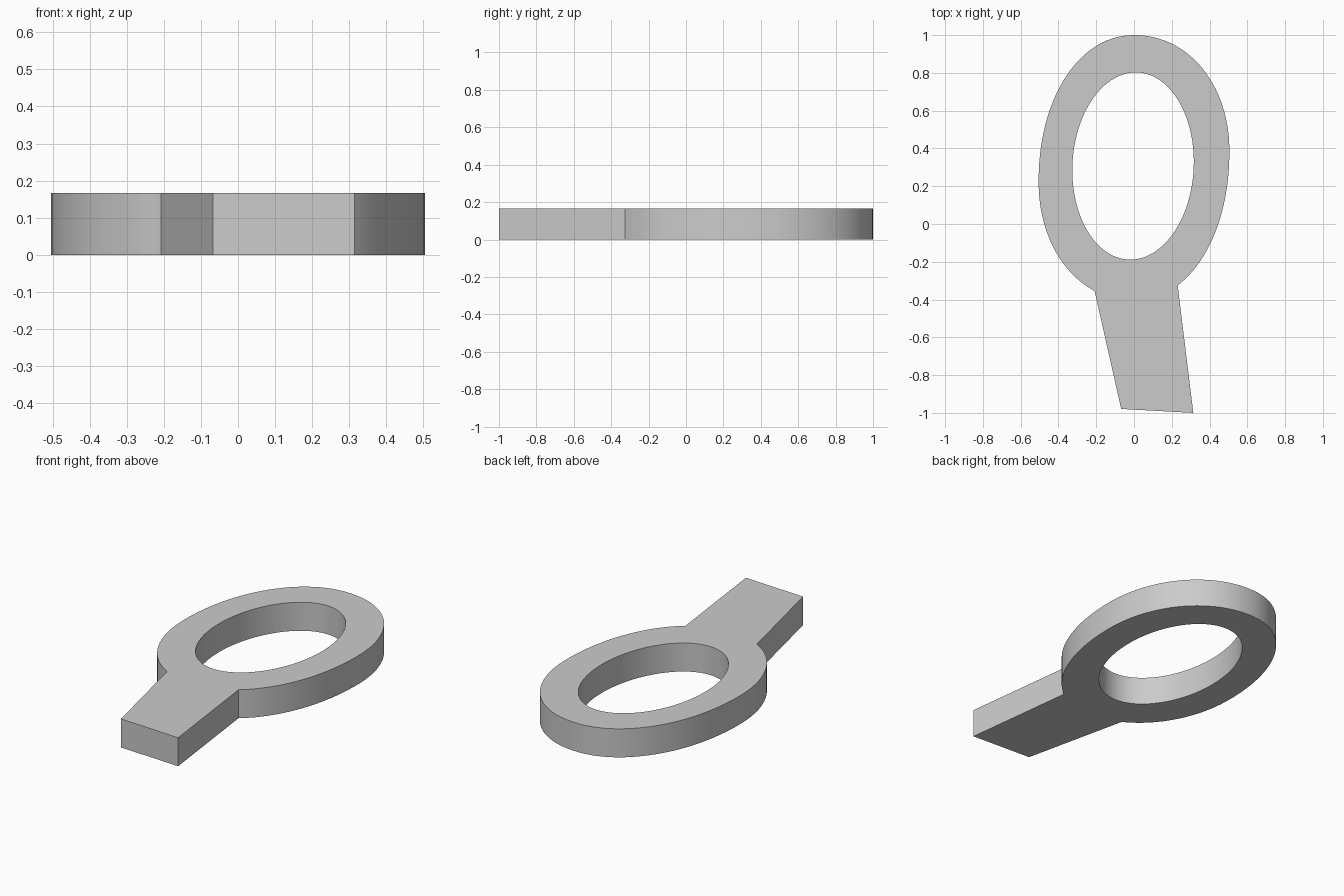
import bpy
import bmesh
from math import sin, cos, pi, asin, radians, copysign

THICKNESS = 0.166
FULLNESS = 2.07  # rim arcs are slightly fuller than an ellipse (2.0)

if "Cube" in bpy.data.objects:
    bpy.data.objects.remove(bpy.data.objects["Cube"], do_unlink=True)

grey = bpy.data.materials.new("plain grey")
grey.use_nodes = True
grey.diffuse_color = (0.6, 0.6, 0.6, 1)
grey.node_tree.nodes["Principled BSDF"].inputs["Base Color"].default_value = (0.6, 0.6, 0.6, 1)


def bulge(value, fullness):
    return copysign(abs(value) ** (2 / fullness), value)


def arc(cy, rx, ry, start, end, fullness=FULLNESS, steps=28):
    """Part of an upright oval centred on x = 0, without its end point."""
    angles = [start + (end - start) * i / steps for i in range(steps)]
    return [(rx * bulge(cos(a), fullness), cy + ry * bulge(sin(a), fullness))
            for a in angles]


def neck_angle(cy, low, neck):
    """How far below the widest point the rim meets the handle."""
    return asin(((cy - neck) / (cy - low)) ** (FULLNESS / 2))


# Outer rim: four arcs, the lower two stopping at the handle
half_width = 0.505
right_y, left_y, top_y, low_y = 0.385, 0.225, 1.0, -0.405
right_neck = -neck_angle(right_y, low_y, -0.325)
left_neck = pi + neck_angle(left_y, low_y, -0.357)
outline = arc(right_y, half_width, right_y - low_y, right_neck, 0)
outline += arc(right_y, half_width, top_y - right_y, 0, pi / 2)
outline += arc(left_y, half_width, top_y - left_y, pi / 2, pi)
outline += arc(left_y, half_width, left_y - low_y, pi, left_neck)

# Tapered handle, leaning slightly to one side
outline += [(-0.208, -0.357), (-0.068, -0.979), (0.314, -1.0)]

# Oval opening, tilted a little
tilt = 0.05
opening = []
for x, y in arc(0, 0.321, 0.496, 0, 2 * pi, fullness=2, steps=112):
    opening.append((-0.005 + x * cos(tilt) + y * sin(tilt),
                    0.307 - x * sin(tilt) + y * cos(tilt)))

# Filled flat profile with thickness
profile = bpy.data.curves.new("ring_with_handle", "CURVE")
profile.dimensions = "2D"
profile.fill_mode = "BOTH"
profile.extrude = THICKNESS / 2
for loop in (outline, opening):
    spline = profile.splines.new("POLY")
    spline.points.add(len(loop) - 1)
    for point, (x, y) in zip(spline.points, loop):
        point.co = (x, y, 0, 1)
    spline.use_cyclic_u = True

plate = bpy.data.objects.new("ring_with_handle", profile)
plate.location.z = THICKNESS / 2
bpy.context.collection.objects.link(plate)
bpy.ops.object.select_all(action="DESELECT")
plate.select_set(True)
bpy.context.view_layer.objects.active = plate
bpy.ops.object.convert(target="MESH")
plate = bpy.context.object

# Weld caps to walls, then smooth the curved walls
bm = bmesh.new()
bm.from_mesh(plate.data)
bmesh.ops.remove_doubles(bm, verts=bm.verts, dist=0.0005)
bmesh.ops.recalc_face_normals(bm, faces=bm.faces)
bm.to_mesh(plate.data)
bm.free()
plate.data.materials.clear()
plate.data.materials.append(grey)
bpy.ops.object.shade_smooth_by_angle(angle=radians(25))
